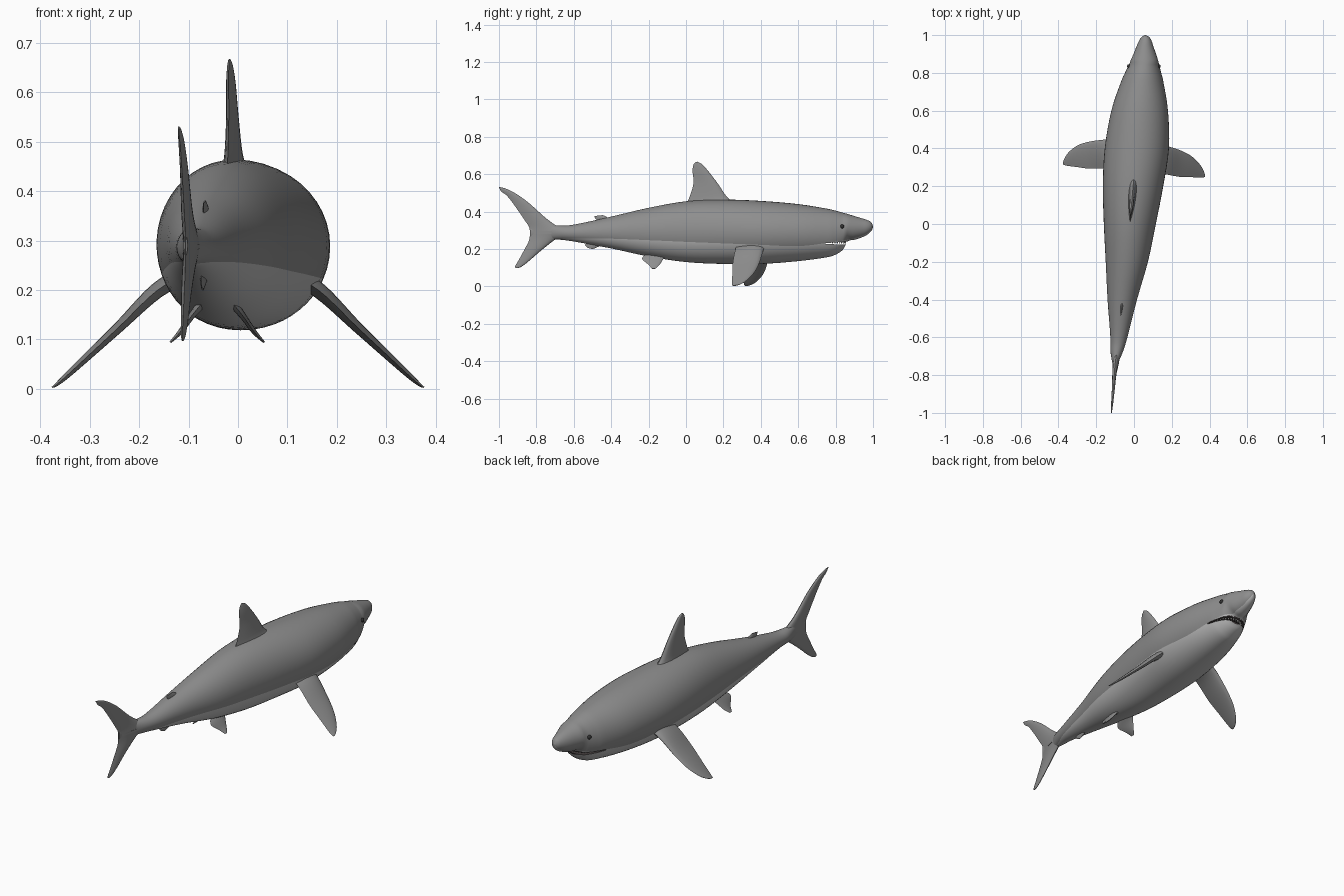
import bpy, bmesh, math
from mathutils import Vector

if "Cube" in bpy.data.objects:
    bpy.data.objects.remove(bpy.data.objects["Cube"])


def material(name, r, g, b):
    m = bpy.data.materials.new(name)
    m.diffuse_color = (r, g, b, 1)
    m.use_nodes = True
    m.node_tree.nodes["Principled BSDF"].inputs["Base Color"].default_value = m.diffuse_color
    return m


GREY = material("back grey", 0.27, 0.27, 0.27)
PALE = material("belly pale grey", 0.50, 0.50, 0.50)
DARK = material("mouth dark", 0.06, 0.05, 0.05)
TOOTH = material("tooth white", 0.75, 0.75, 0.72)
EYE = material("eye black", 0.03, 0.03, 0.03)


def finish(bm, name, mats, smooth=True):
    bmesh.ops.recalc_face_normals(bm, faces=bm.faces[:])
    me = bpy.data.meshes.new(name)
    bm.to_mesh(me)
    bm.free()
    ob = bpy.data.objects.new(name, me)
    bpy.context.collection.objects.link(ob)
    for m in mats:
        me.materials.append(m)
    if smooth:
        shade(ob)
    return ob


def activate(ob):
    bpy.ops.object.select_all(action='DESELECT')
    ob.select_set(True)
    bpy.context.view_layer.objects.active = ob


def shade(ob):
    activate(ob)
    bpy.ops.object.shade_smooth_by_angle(angle=math.radians(45))


def spline(rows, steps):
    """Catmull-Rom through tuples of numbers."""
    out = []
    for i in range(len(rows) - 1):
        p0, p1, p2, p3 = (rows[max(i - 1, 0)], rows[i], rows[i + 1],
                          rows[min(i + 2, len(rows) - 1)])
        for k in range(steps):
            t = k / steps
            out.append(tuple(b + 0.5 * t * (c - a + t * (2 * a - 5 * b + 4 * c - d
                             + t * (3 * (b - c) + d - a)))
                             for a, b, c, d in zip(p0, p1, p2, p3)))
    return out + [tuple(rows[-1])]


def loft(bm, rings):
    """Skin closed rings and cap the ends; yields (face, index round the ring)."""
    vs = [[bm.verts.new(p) for p in r] for r in rings]
    n = len(vs[0])
    faces = []
    for a, b in zip(vs, vs[1:]):
        for j in range(n):
            k = (j + 1) % n
            faces.append((bm.faces.new((a[j], a[k], b[k], b[j])), j))
    bm.faces.new(vs[0])
    bm.faces.new(vs[-1])
    return faces


# Body stations: y, centre x, half width, top z, bottom z, colour line z
STATIONS = [
    (1.0, .06, .003, .323, .315, .318), (.99, .06, .02, .343, .295, .300),
    (.97, .06, .033, .354, .277, .284), (.94, .058, .045, .364, .262, .270),
    (.90, .057, .060, .376, .249, .258), (.868, .055, .072, .386, .243, .251),
    (.85, .054, .078, .391, .215, .247), (.835, .052, .083, .395, .192, .244),
    (.80, .048, .096, .405, .170, .239), (.75, .043, .113, .416, .155, .232),
    (.6, .03, .150, .440, .135, .215), (.4, .015, .170, .457, .120, .222),
    (.2, -.005, .160, .464, .120, .230), (0, -.022, .138, .455, .130, .238),
    (-.2, -.038, .112, .420, .160, .247), (-.4, -.062, .078, .373, .203, .255),
    (-.6, -.080, .045, .330, .240, .257), (-.68, -.092, .032, .325, .250, .254),
    (-.75, -.101, .012, .325, .255, .257), (-.83, -.106, .004, .310, .270, .272)]


def spine(y):
    """Body centre x at a given y."""
    for a, b in zip(STATIONS, STATIONS[1:]):
        if b[0] <= y <= a[0]:
            return a[1] + (b[1] - a[1]) * (a[0] - y) / (a[0] - b[0])
    return -.106 + (y + .83) * .08


# Body: each ring has a vertex exactly on the colour line
UP, LOW = 28, 20
rings = []
for y, cx, w, top, bot, line in spline(STATIONS, 4):
    zc, h = (top + bot) / 2, (top - bot) / 2
    tb = math.asin(max(-.97, min(.6, (line - zc) / h)))
    angles = [tb + (math.pi - 2 * tb) * j / UP for j in range(UP)]
    angles += [math.pi - tb + (math.pi + 2 * tb) * j / LOW for j in range(LOW)]
    rings.append([(cx + w * math.cos(a), y, zc + h * math.sin(a)) for a in angles])
bm = bmesh.new()
for f, j in loft(bm, rings):
    c = f.calc_center_median()
    f.material_index = 0 if j < UP else 1
    if .849 < c.y < .872 and c.z < .243:
        f.material_index = 2
body = finish(bm, "body", [GREY, PALE, DARK], False)

# Mouth slot: wedge cut between snout and lower jaw
bm = bmesh.new()
loft(bm, [[(x, .745, .227), (x, .90, .221), (x, .90, .2425), (x, .745, .231)]
          for x in (-.3, .4)])
cutter = finish(bm, "mouth_cutter", [DARK], False)
cutter.hide_render = True
mod = body.modifiers.new("mouth", 'BOOLEAN')
mod.operation = 'DIFFERENCE'
mod.solver = 'EXACT'
mod.material_mode = 'TRANSFER'
mod.object = cutter
activate(body)
bpy.ops.object.modifier_apply(modifier=mod.name)
bpy.data.objects.remove(cutter)
shade(body)

# Upper teeth along the jaw arc
bm = bmesh.new()
for i in range(17):
    a = math.radians(-80 + 10 * i)
    p = Vector((.052 + .076 * math.sin(a), .768 + .084 * math.cos(a), .240))
    tip = bm.verts.new(p - Vector((0, 0, .014)))
    base = [bm.verts.new(p + Vector((.005 * math.cos(k * math.pi / 2),
                                     .005 * math.sin(k * math.pi / 2), 0)))
            for k in range(4)]
    bm.faces.new(base)
    for k in range(4):
        bm.faces.new((base[k], base[(k + 1) % 4], tip))
finish(bm, "upper_teeth", [TOOTH], False)

# Eyes
for side, name in ((1, "right_eye"), (-1, "left_eye")):
    bm = bmesh.new()
    bmesh.ops.create_uvsphere(bm, u_segments=16, v_segments=10, radius=.011)
    bmesh.ops.translate(bm, verts=bm.verts[:], vec=(.052 + side * .078, .835, .32))
    finish(bm, name, [EYE])


def fin(name, sections, normal):
    """Fin lofted from (lead xyz, trail xyz, thickness) with a foil section."""
    normal = Vector(normal).normalized()
    rings = []
    for s in spline(sections, 5):
        lead, trail, t = Vector(s[0:3]), Vector(s[3:6]), max(s[6], .002)
        foil = [(k / 8) ** 1.5 for k in range(9)]
        foil = [(u, 1) for u in foil] + [(u, -1) for u in foil[-2:0:-1]]
        rings.append([lead.lerp(trail, u)
                      + normal * (d * t * 1.3 * math.sqrt(u) * (1 - u)) for u, d in foil])
    bm = bmesh.new()
    loft(bm, rings)
    finish(bm, name, [GREY])


def mid_fin(name, rows):
    """Fin in the body's plane from (lead y, z, trail y, z, thickness)."""
    fin(name, [(spine(a), a, b, spine(c), c, d, t) for a, b, c, d, t in rows], (1, -.1, 0))


mid_fin("dorsal_fin", [
    (.29, .435, -.01, .43, .060), (.225, .472, .015, .468, .036),
    (.17, .55, .04, .55, .024), (.12, .615, .035, .615, .019),
    (.087, .652, .040, .650, .012), (.06, .667, .050, .664, .005)])
mid_fin("tail_upper_lobe", [
    (-.63, .285, -.835, .28, .035), (-.70, .329, -.838, .315, .026),
    (-.755, .37, -.86, .35, .022), (-.845, .45, -.915, .43, .016),
    (-.92, .502, -.957, .484, .012), (-.97, .525, -.986, .506, .008),
    (-1.0, .531, -.998, .524, .004)])
mid_fin("tail_lower_lobe", [
    (-.63, .29, -.835, .295, .035), (-.70, .25, -.838, .25, .026),
    (-.78, .187, -.862, .20, .020), (-.84, .135, -.895, .14, .014),
    (-.877, .107, -.913, .109, .009), (-.90, .097, -.912, .099, .004)])
mid_fin("second_dorsal_fin", [
    (-.40, .355, -.47, .345, .016), (-.425, .372, -.485, .363, .010),
    (-.445, .381, -.49, .376, .004)])
mid_fin("anal_fin", [
    (-.44, .225, -.52, .238, .016), (-.475, .209, -.54, .222, .010),
    (-.50, .199, -.525, .206, .004)])

# Paired fins: x offset, lead y, trail y, z, thickness
PECTORAL = [(.10, .43, .28, .235, .040), (.165, .415, .264, .198, .032),
            (.24, .392, .250, .126, .022), (.30, .362, .248, .070, .017),
            (.345, .320, .246, .028, .012), (.368, .282, .247, .008, .007),
            (.376, .256, .250, .003, .003)]
PELVIC = [(.025, -.09, -.20, .18, .022), (.050, -.118, -.235, .150, .014),
          (.075, -.142, -.200, .115, .010), (.095, -.165, -.182, .094, .004)]
for side, word in ((1, "right"), (-1, "left")):
    rows = []
    for x, a, b, z, t in PECTORAL:
        shift = .02 + .045 * (x - .1) / .27 if side < 0 else 0
        rows.append((side * x, a + shift, z, side * x, b + shift, z, t))
    fin(word + "_pectoral_fin", rows, (side * .68, 0, .73))
    rows = [(-.042 + side * x, a, z, -.042 + side * x, b, z, t) for x, a, b, z, t in PELVIC]
    fin(word + "_pelvic_fin", rows, (side * .75, 0, .66))
